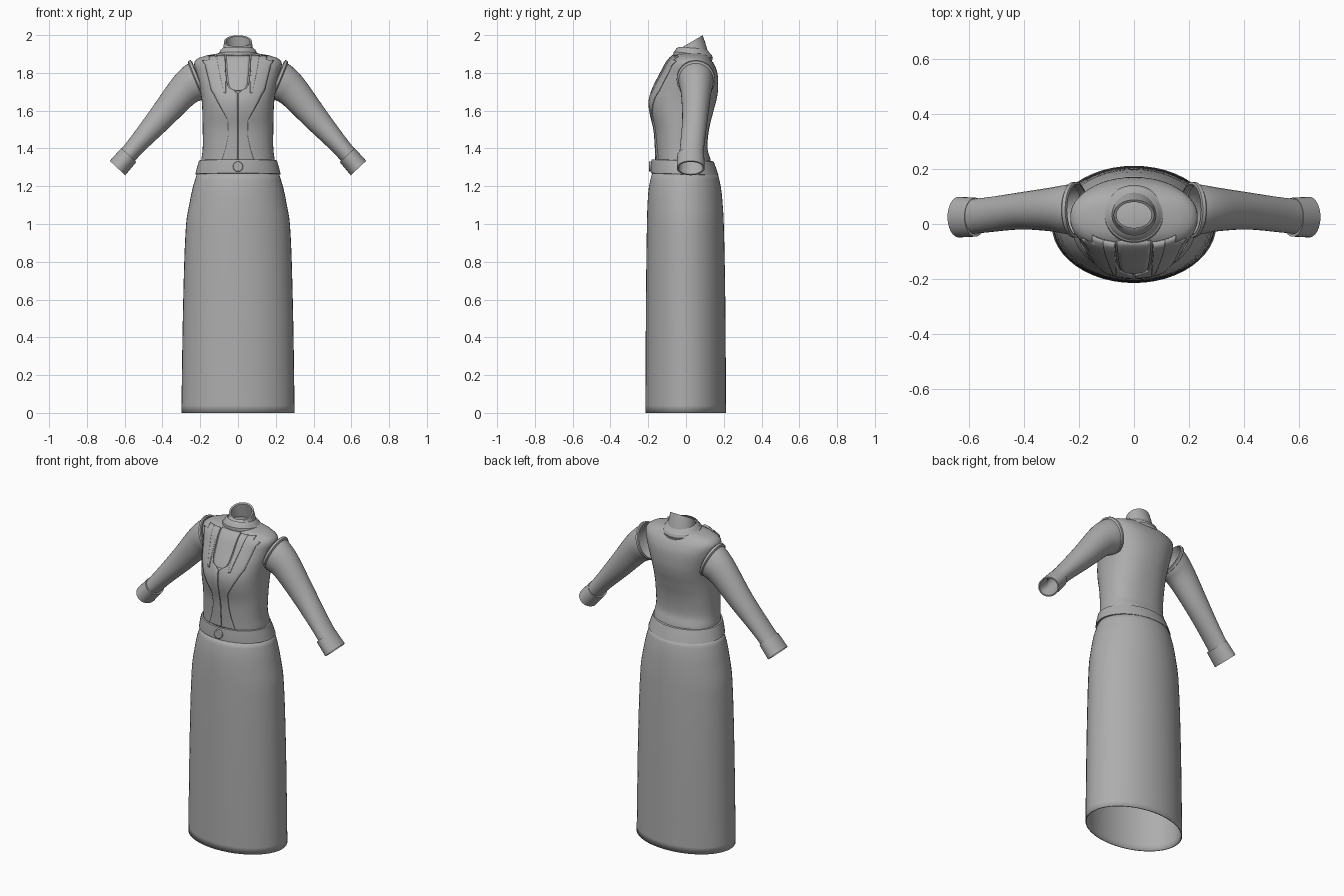
import bpy, math
from mathutils import Vector

if "Cube" in bpy.data.objects:
    bpy.data.objects.remove(bpy.data.objects["Cube"], do_unlink=True)

GREY = (0.42, 0.42, 0.42, 1)
cloth = bpy.data.materials.new("grey cloth")
cloth.use_nodes = True
cloth.diffuse_color = GREY
cloth.node_tree.nodes["Principled BSDF"].inputs["Base Color"].default_value = GREY

SEG = 48


def sample(table, t):
    """Smooth lookup: rows are (key, values...)."""
    t = min(max(t, table[0][0]), table[-1][0])
    i = max(k for k in range(len(table) - 1) if table[k][0] <= t)
    a, b = table[i], table[i + 1]
    before, after = table[max(i - 1, 0)], table[min(i + 2, len(table) - 1)]
    span = b[0] - a[0]
    s = (t - a[0]) / span
    out = []
    for k in range(1, len(a)):
        ma = (b[k] - before[k]) / (b[0] - before[0]) * span
        mb = (after[k] - a[k]) / (after[0] - a[0]) * span
        out.append((2*s**3 - 3*s**2 + 1) * a[k] + (s**3 - 2*s**2 + s) * ma
                   + (3*s**2 - 2*s**3) * b[k] + (s**3 - s**2) * mb)
    return out


def steps(a, b, n):
    return [a + (b - a) * i / n for i in range(n + 1)]


def finish(name, verts, faces, thickness=0, offset=-1, angle=40):
    mesh = bpy.data.meshes.new(name)
    mesh.from_pydata(verts, [], faces)
    mesh.materials.append(cloth)
    obj = bpy.data.objects.new(name, mesh)
    bpy.context.collection.objects.link(obj)
    if thickness:
        solid = obj.modifiers.new("thickness", "SOLIDIFY")
        solid.thickness = thickness
        solid.offset = offset
    bpy.ops.object.select_all(action="DESELECT")
    obj.select_set(True)
    bpy.context.view_layer.objects.active = obj
    bpy.ops.object.shade_smooth_by_angle(angle=math.radians(angle))
    return obj


def loft(name, rings, cap=False, **options):
    n = len(rings[0])
    verts = [v for ring in rings for v in ring]
    faces = [(r*n + i, r*n + (i+1) % n, (r+1)*n + (i+1) % n, (r+1)*n + i)
             for r in range(len(rings) - 1) for i in range(n)]
    if cap:
        faces.append(tuple(range((len(rings) - 1) * n, len(rings) * n)))
    return finish(name, verts, faces, **options)


def level_ring(z, half, front, back, power=2.0, tilt=0.0):
    """Horizontal super-ellipse; tilt raises the back."""
    cy, hy = (front + back) / 2, (back - front) / 2
    ring = []
    for i in range(SEG):
        a = math.tau * i / SEG
        c, s = math.cos(a), math.sin(a)
        y = hy * math.copysign(abs(s) ** (2 / power), s)
        ring.append((half * math.copysign(abs(c) ** (2 / power), c), cy + y, z + tilt * y))
    return ring


# Skirt: long open tube (height, half width, front, back)
SKIRT = [(0, .30, -.215, .212), (.6, .29, -.212, .208), (1.0, .275, -.207, .2),
         (1.12, .255, -.203, .193), (1.2, .238, -.196, .184), (1.275, .214, -.178, .166)]
loft("skirt", [level_ring(z, *sample(SKIRT, z)) for z in steps(0, 1.275, 32)], thickness=.006)

# Waistband with a folded-in top edge
BAND = [(1.262, .214, -.176, .164), (1.264, .226, -.186, .172), (1.3, .217, -.186, .16),
        (1.336, .206, -.182, .146), (1.338, .198, -.172, .136), (1.32, .18, -.15, .12)]
loft("waistband", [level_ring(r[0], *r[1:], tilt=-.03) for r in BAND], angle=30)

# Waist button
bpy.ops.mesh.primitive_cylinder_add(vertices=24, radius=.027, depth=.016,
                                    location=(0, -.188, 1.304), rotation=(math.pi / 2, 0, 0))
button = bpy.context.object
button.name = "waist_button"
button.data.materials.append(cloth)
bevel = button.modifiers.new("bevel", "BEVEL")
bevel.width, bevel.segments = .004, 2
bpy.ops.object.shade_smooth_by_angle(angle=math.radians(40))

# Jacket body
BODY = [(1.28, .197, -.155, .138), (1.34, .194, -.156, .13), (1.4, .187, -.158, .114),
        (1.5, .187, -.166, .122), (1.6, .189, -.188, .146), (1.66, .193, -.19, .162),
        (1.72, .203, -.17, .17), (1.8, .222, -.128, .166), (1.85, .232, -.1, .147),
        (1.875, .215, -.08, .128), (1.893, .165, -.058, .114), (1.905, .09, -.035, .1)]
POWER = 2.3
loft("jacket_body", [level_ring(z, *sample(BODY, z), power=POWER) for z in steps(1.28, 1.905, 50)],
     cap=True, angle=60)


def chest_point(x, z):
    half, front, back = sample(BODY, z)
    inside = max(1 - abs(x / half) ** POWER, 0) ** (1 / POWER)
    return (x, (front + back) / 2 - (back - front) / 2 * inside, z)


def chest_plate(name, edges, side=1, thickness=.008):
    """Plate hugging the chest; rows are (height, inner x, outer x)."""
    cols, verts, heights = 8, [], []
    for a, b in zip(edges, edges[1:]):
        n = max(1, round((b[0] - a[0]) / .012))
        heights += [[p + (q - p) * i / n for p, q in zip(a, b)] for i in range(n)]
    heights.append(edges[-1])
    for z, inner, outer in heights:
        verts += [chest_point(side * x, z) for x in steps(inner, outer, cols)]
    w = cols + 1
    faces = [(r*w + c, r*w + c + 1, (r+1)*w + c + 1, (r+1)*w + c)
             for r in range(len(heights) - 1) for c in range(cols)]
    if side < 0:
        faces = [f[::-1] for f in faces]
    finish(name, verts, faces, thickness=thickness, offset=.8, angle=35)


# Neck bib with rounded lower end
BIB = [(1.705, -.012, .012), (1.709, -.03, .03), (1.72, -.042, .042), (1.74, -.05, .05),
       (1.8, -.056, .056), (1.89, -.062, .062)]
chest_plate("bib", BIB, thickness=.005)

# Front panels, widening into notched lapels, and collar strips beside the bib
PANEL = [(1.335, .003, .085), (1.4, .003, .064), (1.47, .003, .05), (1.55, .003, .052),
         (1.6, .003, .08), (1.65, .003, .108), (1.69, .003, .128), (1.705, .02, .138),
         (1.72, .05, .142), (1.76, .06, .152), (1.84, .066, .172), (1.862, .067, .188),
         (1.865, .067, .15), (1.885, .068, .152)]
STRIP = [(1.69, .062, .072), (1.76, .064, .088), (1.82, .067, .1), (1.885, .07, .112)]

# Sleeve path: centre x, z, half height, centre y, half depth, direction of the cross-section
SLEEVE = [(0, .205, 1.768, .102, .052, .094, 68), (.2, .245, 1.741, .098, .053, .09, 58),
          (.4, .3, 1.692, .086, .053, .08, 47), (.6, .41, 1.562, .069, .048, .068, 44),
          (.8, .528, 1.428, .052, .034, .064, 44), (1, .60, 1.345, .047, .026, .064, 43)]


def arm_ring(side, x, z, high, cy, deep, degrees):
    up = Vector((math.cos(math.radians(degrees)), 0, math.sin(math.radians(degrees))))
    ring = []
    for i in range(32):
        a = -side * math.tau * i / 32
        p = Vector((x, cy, z)) + up * high * math.cos(a) + Vector((0, deep * math.sin(a), 0))
        ring.append((side * p.x, p.y, p.z))
    return ring


for side, label in ((1, "left"), (-1, "right")):
    chest_plate(label + "_front_panel", PANEL, side)
    chest_plate(label + "_collar_strip", STRIP, side, thickness=.014)
    loft(label + "_sleeve", [arm_ring(side, *sample(SLEEVE, t)) for t in steps(0, 1, 30)],
         angle=60)
    # Raised seam around the armhole
    seam = [(.207, 1.768, .1), (.21, 1.767, .109), (.222, 1.762, .109), (.228, 1.76, .098)]
    loft(label + "_armhole_seam",
         [arm_ring(side, x, z, h, .052, h * .93, 68) for x, z, h in seam], angle=30)
    # Turned-back cuff, open at the wrist
    cuff = [(.578, 1.365, .045, .062), (.578, 1.365, .054, .071), (.638, 1.296, .056, .074),
            (.638, 1.296, .048, .065), (.59, 1.35, .043, .058)]
    loft(label + "_cuff",
         [arm_ring(side, x, z, h, .025, d, 43) for x, z, h, d in cuff], angle=30)

# Folded collar and the hollow, slanted neck band
COLLAR = [(1.872, .108, -.062, .138), (1.888, .112, -.068, .142), (1.903, .106, -.066, .136),
          (1.907, .1, -.06, .13), (1.922, .092, -.052, .118), (1.932, .08, -.04, .106)]
loft("folded_collar", [level_ring(r[0], *r[1:], tilt=-.08) for r in COLLAR], angle=30)
NECK = [(1.89, .088, -.05, .122, 0), (1.925, .08, -.04, .11, .12), (1.945, .076, -.03, .1, .32),
        (1.967, .074, -.022, .088, .58), (1.966, .064, -.014, .08, .58),
        (1.93, .064, -.02, .09, .2), (1.89, .068, -.03, .1, 0)]
loft("neck_band", [level_ring(z, w, f, b, tilt=t) for z, w, f, b, t in NECK], angle=40)
